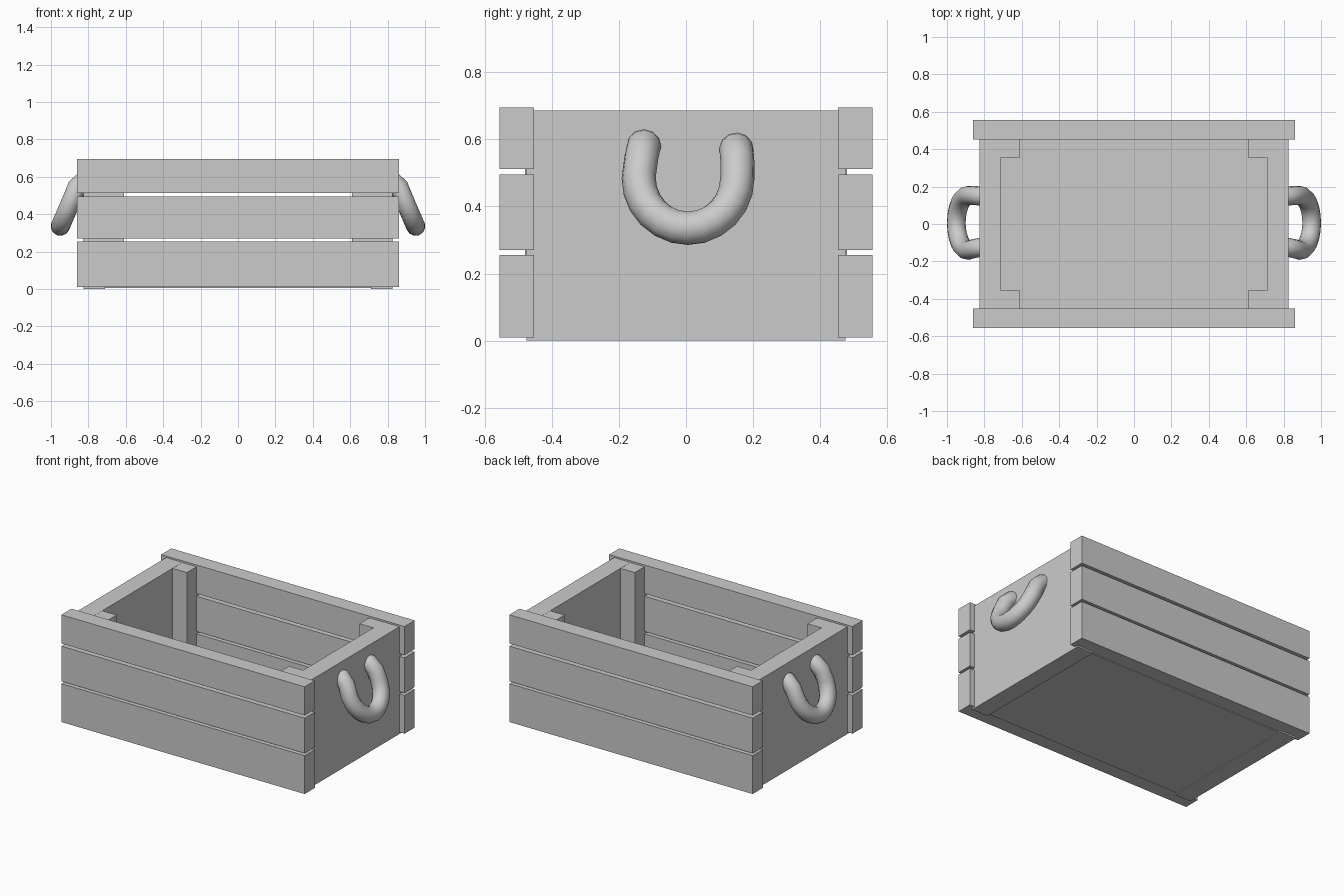
import bpy, math
from mathutils import Vector

if "Cube" in bpy.data.objects:
    bpy.data.objects.remove(bpy.data.objects["Cube"])

grey = bpy.data.materials.new("plain grey")
grey.diffuse_color = (0.6, 0.6, 0.6, 1)
grey.use_nodes = True
grey.node_tree.nodes["Principled BSDF"].inputs["Base Color"].default_value = grey.diffuse_color


def box(name, x, y, z):
    """Box from (min, max) ranges."""
    bpy.ops.mesh.primitive_cube_add(size=1)
    o = bpy.context.object
    o.name = name
    for v in o.data.vertices:
        v.co = Vector([(r[0] + r[1]) / 2 + c * (r[1] - r[0]) for r, c in zip((x, y, z), v.co)])
    o.data.materials.append(grey)
    return o


def span(s, a, b):
    return tuple(sorted((s * a, s * b)))


# floor panel
box("floor", (-0.72, 0.72), (-0.46, 0.46), (0.005, 0.06))

# side planks, three on each long side
for s, side in ((-1, "front"), (1, "back")):
    for i, z in enumerate(((0.01, 0.255), (0.27, 0.495), (0.512, 0.695))):
        box(f"{side}_plank_{i + 1}", (-0.86, 0.86), span(s, 0.453, 0.555), z)

# end panels and inner corner posts
for s, end in ((-1, "left"), (1, "right")):
    box(f"{end}_end_panel", span(s, 0.71, 0.825), (-0.475, 0.475), (0, 0.685))
    for t, side in ((-1, "front"), (1, "back")):
        box(f"{end}_{side}_post", span(s, 0.61, 0.715), span(t, 0.355, 0.48), (0.01, 0.684))


def handle(name, s):
    """Drooping rope loop: U in y/z that leans outward, ends curl into the panel."""
    path = [(0.76, -0.125, 0.585), (0.825, -0.125, 0.58), (0.862, -0.133, 0.545)]
    for i in range(13):
        a = math.pi * (1 + i / 12)
        z = 0.485 + 0.15 * math.sin(a)
        path.append((0.95 - (z - 0.335) * 0.43, 0.006 + 0.147 * math.cos(a), z))
    path += [(0.862, 0.153, 0.535), (0.825, 0.15, 0.57), (0.76, 0.15, 0.575)]
    cu = bpy.data.curves.new(name, "CURVE")
    cu.dimensions = "3D"
    cu.bevel_depth = 0.051
    cu.bevel_resolution = 4
    cu.use_fill_caps = True
    sp = cu.splines.new("POLY")
    sp.points.add(len(path) - 1)
    for p, (x, y, z) in zip(sp.points, path):
        p.co = (s * x, y, z, 1)
        p.radius = 1
    o = bpy.data.objects.new(name, cu)
    bpy.context.collection.objects.link(o)
    bpy.ops.object.select_all(action="DESELECT")
    o.select_set(True)
    bpy.context.view_layer.objects.active = o
    bpy.ops.object.convert(target="MESH")
    o = bpy.context.object
    o.name = name
    o.data.materials.clear()
    o.data.materials.append(grey)
    bpy.ops.object.shade_smooth_by_angle(angle=math.radians(50))


# rope handles
handle("right_handle", 1)
handle("left_handle", -1)
